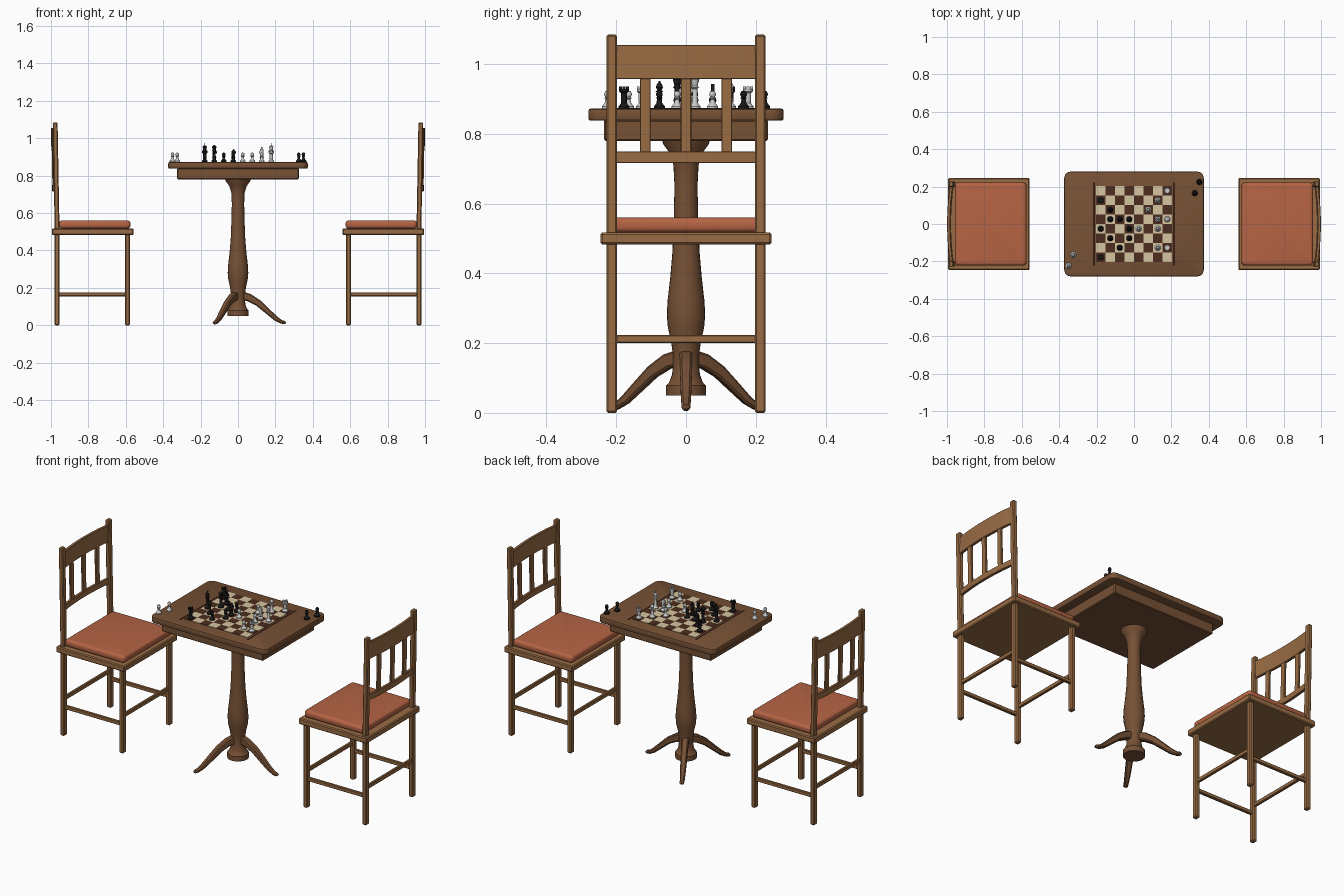
import bpy, bmesh, math
from mathutils import Vector, Matrix

if "Cube" in bpy.data.objects:
    bpy.data.objects.remove(bpy.data.objects["Cube"])


def mat(name, rgb):
    m = bpy.data.materials.new(name)
    m.diffuse_color = [(c / 255) ** 2.2 for c in rgb] + [1]
    m.use_nodes = True
    m.node_tree.nodes["Principled BSDF"].inputs["Base Color"].default_value = m.diffuse_color
    return m


TABLE = mat("dark_wood", (118, 82, 56))
CHAIR = mat("light_wood", (152, 108, 70))
LEATHER = mat("leather", (180, 100, 70))
CREAM = mat("cream", (212, 196, 160))
BROWN = mat("brown", (78, 48, 36))
BLACK = mat("black", (32, 30, 30))
WHITE = mat("white", (205, 208, 208))


def finish(name, bm, *mats, smooth=None):
    bmesh.ops.recalc_face_normals(bm, faces=bm.faces[:])
    me = bpy.data.meshes.new(name)
    bm.to_mesh(me)
    bm.free()
    ob = bpy.data.objects.new(name, me)
    bpy.context.collection.objects.link(ob)
    for m in mats:
        me.materials.append(m)
    if smooth:
        bpy.ops.object.select_all(action='DESELECT')
        ob.select_set(True)
        bpy.context.view_layer.objects.active = ob
        bpy.ops.object.shade_smooth_by_angle(angle=math.radians(smooth))
    return ob


def add_box(bm, lo, hi):
    lo, hi = Vector(lo), Vector(hi)
    size = [abs(a) for a in hi - lo]
    m = Matrix.Translation((lo + hi) / 2) @ Matrix.Diagonal((*size, 1))
    return bmesh.ops.create_cube(bm, size=1, matrix=m)["verts"]


def box(name, lo, hi, m, bevel=0.003, seg=1, corner=0):
    bm = bmesh.new()
    add_box(bm, lo, hi)
    if corner:  # round the upright corners first
        up = [e for e in bm.edges if abs(e.verts[0].co.z - e.verts[1].co.z) > 1e-4]
        bmesh.ops.bevel(bm, geom=up, offset=corner, segments=6, profile=0.5, affect='EDGES')
        edges = [e for e in bm.edges if abs(e.verts[0].co.z - e.verts[1].co.z) < 1e-5]
    else:
        edges = bm.edges[:]
    bmesh.ops.bevel(bm, geom=edges, offset=bevel, segments=seg, profile=0.5, affect='EDGES')
    return finish(name, bm, m, smooth=40 if seg > 1 or corner else None)


def beam(name, path, across, sizes, m, bevel=0.004, smooth=30):
    """Sweep a rectangle (size along 'across', depth) through the path points."""
    bm = bmesh.new()
    pts, u, rings = [Vector(p) for p in path], Vector(across), []
    for i, p in enumerate(pts):
        t = (pts[min(i + 1, len(pts) - 1)] - pts[max(i - 1, 0)]).normalized()
        n = t.cross(u).normalized()
        w, d = sizes[i] if isinstance(sizes, list) else sizes
        rings.append([bm.verts.new(p + u * a * w / 2 + n * b * d / 2)
                      for a, b in ((-1, -1), (1, -1), (1, 1), (-1, 1))])
    for a, b in zip(rings, rings[1:]):
        for k in range(4):
            bm.faces.new((a[k], a[(k + 1) % 4], b[(k + 1) % 4], b[k]))
    bm.faces.new(rings[0])
    bm.faces.new(rings[-1])
    bmesh.ops.recalc_face_normals(bm, faces=bm.faces[:])
    sharp = [e for e in bm.edges if e.calc_face_angle() > math.radians(60)]
    bmesh.ops.bevel(bm, geom=sharp, offset=bevel, segments=1, affect='EDGES')
    return finish(name, bm, m, smooth=smooth)


def add_lathe(bm, profile, sides, at=(0, 0, 0)):
    rings = []
    for r, z in profile:
        rings.append([bm.verts.new((at[0] + r * math.cos(k * math.tau / sides),
                                    at[1] + r * math.sin(k * math.tau / sides), at[2] + z))
                      for k in range(sides)])
    for a, b in zip(rings, rings[1:]):
        for k in range(sides):
            bm.faces.new((a[k], a[(k + 1) % sides], b[(k + 1) % sides], b[k]))
    bm.faces.new(rings[0])
    bm.faces.new(rings[-1])


# Table top, apron and pedestal
TOP = 0.872
box("table_top", (-0.373, -0.28, 0.838), (0.373, 0.28, TOP), TABLE, 0.006, 2, corner=0.035)
box("table_apron", (-0.325, -0.235, 0.78), (0.325, 0.235, 0.84), TABLE, 0.004)
bm = bmesh.new()
add_lathe(bm, [(0.057, 0.05), (0.057, 0.078), (0.048, 0.088), (0.04, 0.11), (0.037, 0.14), (0.038, 0.17),
               (0.043, 0.205), (0.052, 0.245), (0.055, 0.28), (0.053, 0.32), (0.045, 0.39), (0.039, 0.46),
               (0.035, 0.56), (0.033, 0.65), (0.036, 0.71), (0.047, 0.745), (0.065, 0.77), (0.07, 0.785)], 24)
finish("pedestal", bm, TABLE, smooth=40)

# Three splayed feet
for k in range(3):
    a = k * math.tau / 3
    d, u = Vector((math.cos(a), math.sin(a), 0)), (-math.sin(a), math.cos(a), 0)
    prof = [(0.02, 0.158), (0.06, 0.148), (0.11, 0.118), (0.155, 0.078), (0.2, 0.038), (0.23, 0.019), (0.256, 0.012)]
    size = [(0.036, 0.045), (0.036, 0.042), (0.034, 0.036), (0.032, 0.031), (0.028, 0.026), (0.025, 0.02), (0.022, 0.016)]
    beam("table_foot", [d * r + Vector((0, 0, z)) for r, z in prof], u, size, TABLE, 0.006)

# Inlaid board: two-colour squares with side strips
C = 0.0508
bm = bmesh.new()
for i in range(8):
    for j in range(8):
        vs = add_box(bm, ((i - 4) * C, (j - 4) * C, TOP - 0.004), ((i - 3) * C, (j - 3) * C, TOP + 0.002))
        for f in {f for v in vs for f in v.link_faces}:
            f.material_index = 0 if (i + j) % 2 else 1
finish("board_squares", bm, CREAM, BROWN)
for s in (-1, 1):
    box("board_strip", (s * 0.216 - 0.004, -0.222, TOP - 0.003), (s * 0.216 + 0.004, 0.222, TOP + 0.002), BROWN, 0.001)

# Game pieces: shared turned base, then a head for each kind
BASE = [(0.016, 0), (0.016, 0.006), (0.012, 0.01), (0.008, 0.016)]
HEADS = {
    "pawn": [(0.006, 0.026), (0.01, 0.03), (0.006, 0.032), (0.0095, 0.038), (0.0095, 0.043), (0.006, 0.049), (0.001, 0.051)],
    "rook": [(0.009, 0.022), (0.009, 0.044), (0.014, 0.048), (0.014, 0.056)],
    "knight": [(0.011, 0.022), (0.009, 0.03)],
    "bishop": [(0.006, 0.045), (0.011, 0.049), (0.006, 0.052), (0.01, 0.06), (0.008, 0.068), (0.003, 0.075), (0.003, 0.079)],
    "queen": [(0.007, 0.055), (0.012, 0.06), (0.007, 0.064), (0.013, 0.082), (0.006, 0.086), (0.003, 0.091)],
    "king": [(0.007, 0.055), (0.012, 0.06), (0.008, 0.064), (0.012, 0.083), (0.004, 0.088)],
}


def piece(kind, x, y, m, face):
    bm = bmesh.new()
    z = TOP + 0.001
    add_lathe(bm, BASE + HEADS[kind], 16, (x, y, z))
    if kind == "king":
        add_box(bm, (x - 0.002, y - 0.002, z + 0.086), (x + 0.002, y + 0.002, z + 0.101))
        add_box(bm, (x - 0.002, y - 0.006, z + 0.092), (x + 0.002, y + 0.006, z + 0.096))
    elif kind == "rook":
        for k in range(4):
            a = k * math.pi / 2
            px, py = x + 0.01 * math.cos(a), y + 0.01 * math.sin(a)
            add_box(bm, (px - 0.004, py - 0.004, z + 0.055), (px + 0.004, py + 0.004, z + 0.062))
    elif kind == "knight":  # flat horse-head outline
        pts = [(-0.009, 0.028), (0.009, 0.028), (0.004, 0.045), (0.015, 0.047), (0.014, 0.055), (0.002, 0.07), (-0.008, 0.06)]
        f = bm.faces.new([bm.verts.new((x + face * a, y - 0.005, z + b)) for a, b in pts])
        ext = bmesh.ops.extrude_face_region(bm, geom=[f], use_keep_orig=True)["geom"]
        bmesh.ops.translate(bm, verts=[v for v in ext if isinstance(v, bmesh.types.BMVert)], vec=(0, 0.01, 0))
    finish(kind, bm, m, smooth=35)


blacks = [("rook", 0, 6), ("rook", 0, 0), ("king", 0, 3), ("knight", 1, 5), ("queen", 1, 4), ("bishop", 1, 2),
          ("pawn", 2, 4), ("pawn", 2, 1), ("pawn", 3, 4), ("knight", 3, 3), ("pawn", 3, 2)]
whites = [("rook", 7, 7), ("king", 7, 4), ("rook", 7, 1), ("bishop", 6, 6), ("knight", 6, 4), ("pawn", 6, 3),
          ("pawn", 6, 1), ("pawn", 5, 5), ("pawn", 4, 3)]
for group, m, face in ((blacks, BLACK, 1), (whites, WHITE, -1)):
    for kind, i, j in group:
        piece(kind, (i - 3.5) * C, (j - 3.5) * C, m, face)
for s, m in ((1, BLACK), (-1, WHITE)):  # captured pawns
    piece("pawn", s * 0.35, s * 0.225, m, 1)
    piece("pawn", s * 0.325, s * 0.165, m, 1)


def post_x(z):
    return 0.967 + max(0, z - 0.5) * 0.018


# Two facing chairs
for s in (-1, 1):
    box("seat", (s * 0.558, -0.245, 0.483), (s * 0.995, 0.245, 0.517), CHAIR, 0.005)
    box("cushion", (s * 0.575, -0.222, 0.517), (s * 0.958, 0.222, 0.56), LEATHER, 0.016, 4, corner=0.02)
    for t in (-1, 1):
        y = t * 0.213
        beam("back_post", [(s * post_x(z), y, z) for z in (0, 0.5, 1.084)], (0, 1, 0), (0.031, 0.026), CHAIR, 0.005)
        beam("front_leg", [(s * 0.59, y, 0), (s * 0.59, y, 0.49)], (0, 1, 0), (0.031, 0.026), CHAIR, 0.005)
        box("side_stretcher", (s * 0.59, y - 0.009, 0.155), (s * 0.967, y + 0.009, 0.176), CHAIR)
    for name, x in (("front_stretcher", 0.59), ("back_stretcher", 0.967)):
        box(name, (s * x - 0.008, -0.21, 0.2), (s * x + 0.008, 0.21, 0.223), CHAIR)
    # bowed rails and upright slats
    bow = lambda y, z: s * (post_x(z) + 0.015 * (1 - (y / 0.21) ** 2))
    for name, z0, z1 in (("top_rail", 0.957, 1.055), ("lower_rail", 0.716, 0.75)):
        z = (z0 + z1) / 2
        ys = [-0.21 + 0.42 * k / 10 for k in range(11)]
        beam(name, [(bow(y, z), y, z) for y in ys], (0, 0, 1), (z1 - z0, 0.016), CHAIR, 0.002)
    for y in (-0.117, 0, 0.117):
        beam("back_slat", [(bow(y, 0.74), y, 0.74), (bow(y, 0.965), y, 0.965)], (0, 1, 0), (0.031, 0.012), CHAIR, 0.002)
